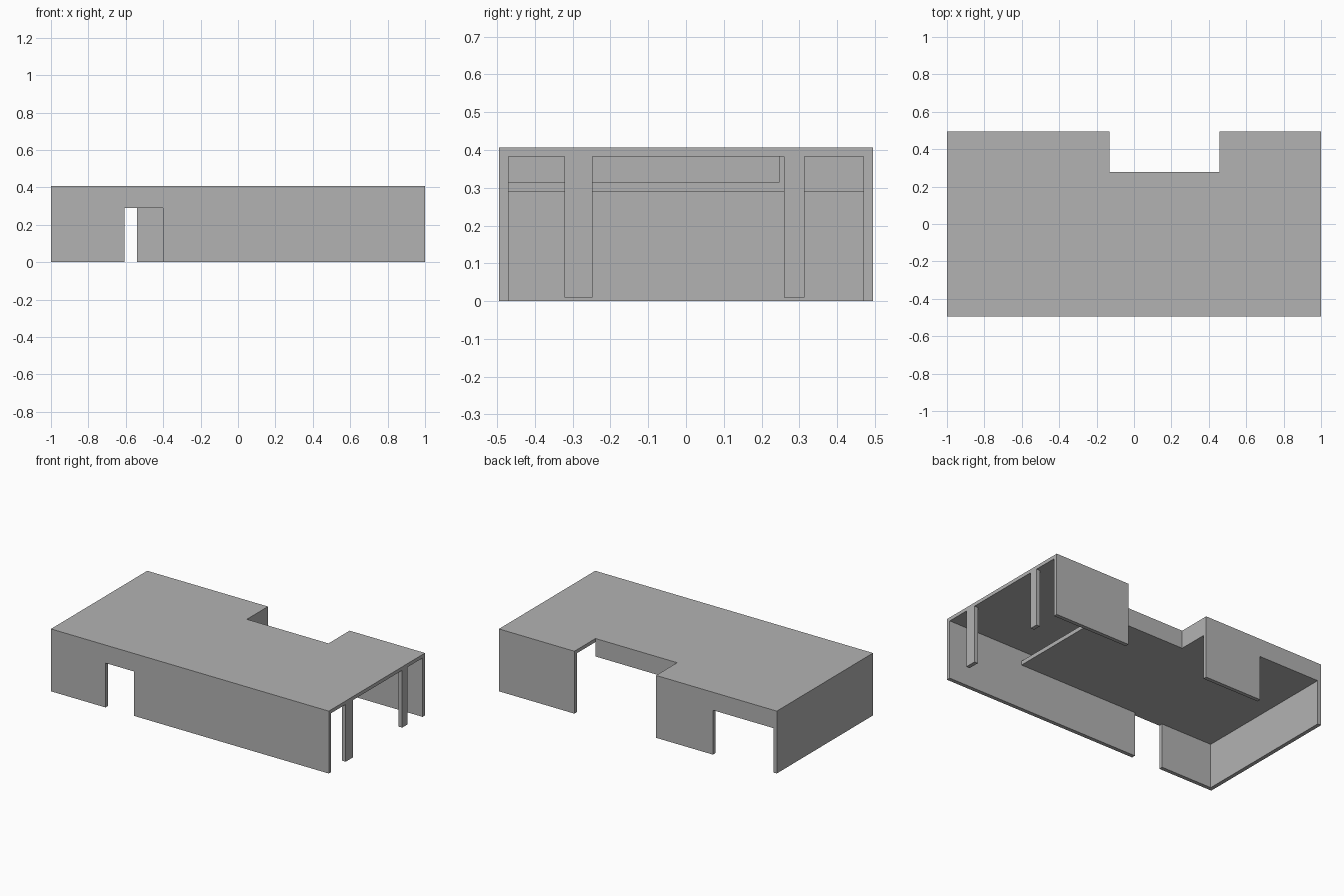
import bpy
import bmesh
from mathutils import Vector

cube = bpy.data.objects.get("Cube")
if cube:
    bpy.data.objects.remove(cube, do_unlink=True)

# Main dimensions
HX, HY, TOP = 1.0, 0.495, 0.406
T = 0.025                                # wall thickness
CEIL = 0.383                             # underside of roof
LOW, LOW_TOP = 0.289, 0.315              # lower ceiling slab
NX0, NX1, NY = -0.131, 0.457, 0.278      # notch in the back edge
IX, IY = HX - T, HY - T                  # inner wall faces

grey = bpy.data.materials.new("plain_grey")
grey.use_nodes = True
colour = (0.45, 0.45, 0.45, 1)
grey.diffuse_color = colour
grey.node_tree.nodes["Principled BSDF"].inputs["Base Color"].default_value = colour


def prism(name, outline, axis, lo, hi):
    """Extrude a 2D outline along an axis from lo to hi."""
    def place(a, b):
        return (a, lo, b) if axis == "y" else (a, b, lo)
    bm = bmesh.new()
    face = bm.faces.new([bm.verts.new(place(a, b)) for a, b in outline])
    ext = bmesh.ops.extrude_face_region(bm, geom=[face])
    move = Vector((0, hi - lo, 0) if axis == "y" else (0, 0, hi - lo))
    verts = [g for g in ext["geom"] if isinstance(g, bmesh.types.BMVert)]
    bmesh.ops.translate(bm, verts=verts, vec=move)
    bmesh.ops.recalc_face_normals(bm, faces=bm.faces)
    mesh = bpy.data.meshes.new(name)
    bm.to_mesh(mesh)
    bm.free()
    mesh.materials.append(grey)
    obj = bpy.data.objects.new(name, mesh)
    bpy.context.scene.collection.objects.link(obj)
    return obj


def box(name, x0, x1, y0, y1, z0, z1):
    return prism(name, [(x0, y0), (x1, y0), (x1, y1), (x0, y1)], "z", z0, z1)


# Roof with notch
prism("roof", [(-HX, -HY), (HX, -HY), (HX, HY), (NX1, HY), (NX1, NY),
               (NX0, NY), (NX0, HY), (-HX, HY)], "z", CEIL, TOP)


# Long walls with doorways
def doorway_wall(name, x_end, door0, door1, y0, y1):
    prism(name, [(-HX, 0), (door0, 0), (door0, LOW), (door1, LOW), (door1, 0),
                 (x_end, 0), (x_end, CEIL), (-HX, CEIL)], "y", y0, y1)


doorway_wall("front_wall", HX, -0.607, -0.401, -HY, -IY)
doorway_wall("back_wall", NX0, -IX, -0.54, IY, HY)
box("back_wall_end", NX1, HX, IY, HY, 0, CEIL)

# Solid end wall
box("end_wall", -HX, -IX, -IY, IY, 0, CEIL)

# Hanging walls around the notch
WY, WX = NY - 0.03, NX0 - T
box("notch_back_wall", WX, NX1, WY, NY, LOW, CEIL)
box("notch_side_wall", WX, NX0, NY, IY, LOW, CEIL)

# Lower ceiling
prism("lower_ceiling", [(-IX, -IY), (NX1, -IY), (NX1, WY), (WX, WY),
                        (WX, IY), (-IX, IY)], "z", LOW, LOW_TOP)

# Posts in the open end
for name, y0, y1 in (("front_post", -0.321, -0.247), ("back_post", 0.26, 0.313)):
    box(name, IX, HX, y0, y1, 0.01, CEIL)
